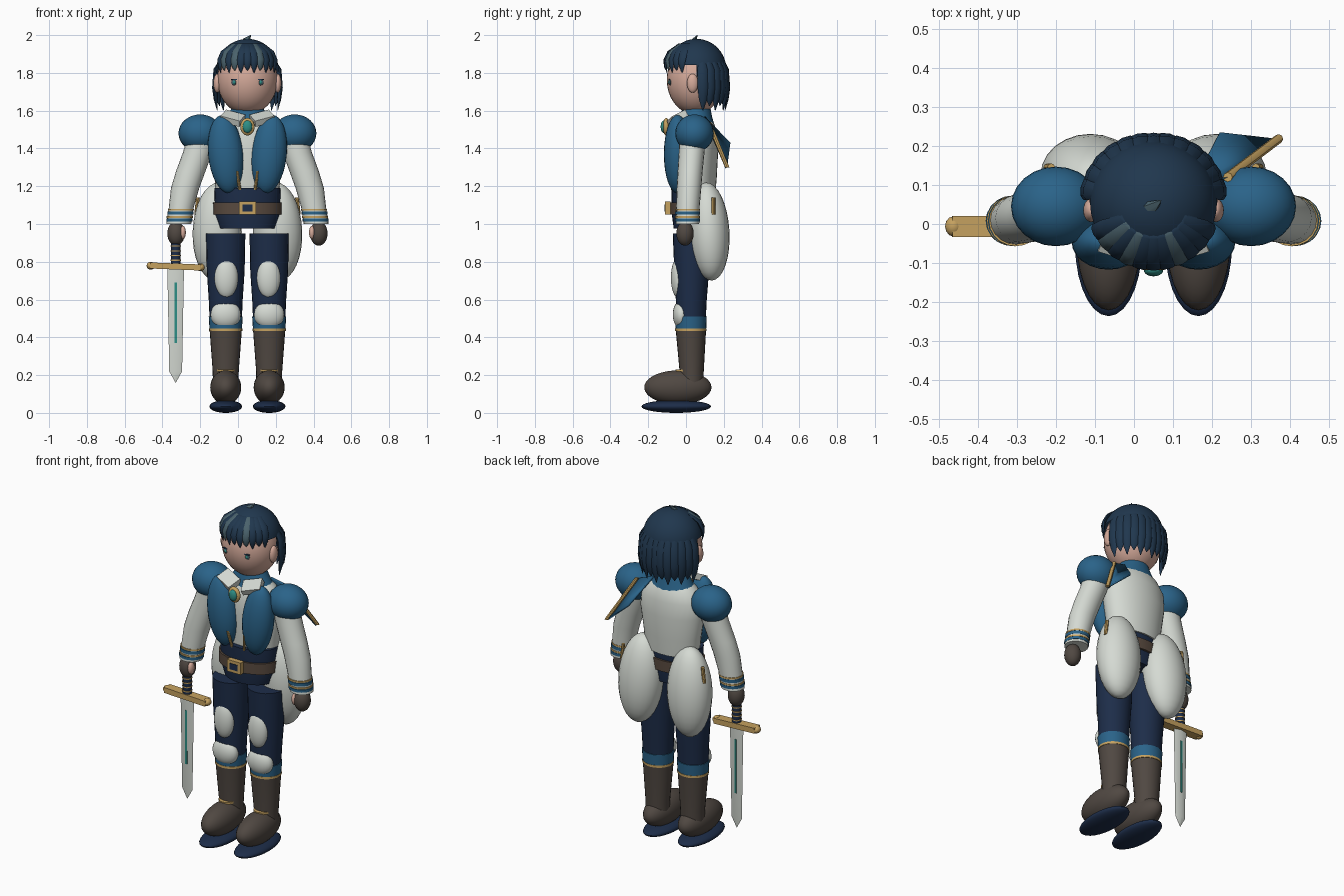
import bpy, bmesh, math
from mathutils import Matrix, Vector, Euler

cube = bpy.data.objects.get("Cube")
if cube:
    bpy.data.objects.remove(cube, do_unlink=True)

CX = 0.05  # body centre line


def material(name, hexa):
    srgb = [int(hexa[i:i + 2], 16) / 255 for i in (0, 2, 4)]
    col = [((c + 0.055) / 1.055) ** 2.4 for c in srgb] + [1]
    m = bpy.data.materials.new(name)
    m.use_nodes = True
    m.diffuse_color = col
    m.node_tree.nodes["Principled BSDF"].inputs["Base Color"].default_value = col
    return m


navy = material("navy cloth", "1d2d49")
hair = material("dark blue hair", "20374e")
blue = material("blue cloth", "2a6389")
white = material("white cloth", "d5dad3")
brown = material("brown leather", "504842")
gold = material("gold", "c6a260")
skin = material("skin", "d6ab9b")
teal = material("teal gem", "2f8f86")
slate = material("slate highlight", "4a626c")
belt_brown = material("belt leather", "594a3f")


def finish(bm, name, mat):
    bmesh.ops.recalc_face_normals(bm, faces=bm.faces)
    me = bpy.data.meshes.new(name)
    bm.to_mesh(me)
    bm.free()
    me.polygons.foreach_set("use_smooth", [True] * len(me.polygons))
    me.set_sharp_from_angle(angle=math.radians(40))
    me.materials.append(mat)
    ob = bpy.data.objects.new(name, me)
    bpy.context.collection.objects.link(ob)
    return ob


def place(loc, size, rot):
    return Matrix.LocRotScale(Vector(loc), Euler(rot), Vector(size))


def ball(name, loc, size, mat, rot=(0, 0, 0), seg=24, keep=None):
    bm = bmesh.new()
    bmesh.ops.create_uvsphere(bm, u_segments=seg, v_segments=seg * 2 // 3,
                              radius=1, matrix=place(loc, size, rot))
    if keep:
        drop = [f for f in bm.faces if not keep(f.calc_center_median())]
        bmesh.ops.delete(bm, geom=drop, context='FACES')
    return finish(bm, name, mat)


def box(name, loc, size, mat, rot=(0, 0, 0)):
    bm = bmesh.new()
    bmesh.ops.create_cube(bm, size=1, matrix=place(loc, size, rot))
    return finish(bm, name, mat)


def loft(name, rings, mat, n=20, yaw=0.0):
    """Skin elliptical sections, each given as x, y, z, rx, ry."""
    bm = bmesh.new()
    loops = []
    for x, y, z, rx, ry in rings:
        loop = []
        for i in range(n):
            a = math.tau * i / n
            u, v = rx * math.cos(a), ry * math.sin(a)
            loop.append(bm.verts.new((x + u * math.cos(yaw) - v * math.sin(yaw),
                                      y + u * math.sin(yaw) + v * math.cos(yaw), z)))
        loops.append(loop)
    for a, b in zip(loops, loops[1:]):
        for i in range(n):
            bm.faces.new((a[i], a[(i + 1) % n], b[(i + 1) % n], b[i]))
    bm.faces.new(loops[0])
    bm.faces.new(loops[-1])
    return finish(bm, name, mat)


def rod(name, a, b, r, mat):
    loft(name, [(*a, r, r), (*b, r, r)], mat, 8)


# Head, ears and eyes
HY = 0.055
ball("head", (CX, 0.048, 1.765), (0.16, 0.15, 0.185), skin, seg=32)
loft("neck", [(CX, 0.05, 1.5, 0.06, 0.06), (CX, 0.05, 1.64, 0.06, 0.06)], skin)
for s, side in ((-1, "right"), (1, "left")):
    ball(side + "_ear", (CX + s * 0.16, 0.035, 1.745), (0.02, 0.03, 0.05), skin)
    ball(side + "_eye", (CX + s * 0.07, -0.084, 1.75), (0.016, 0.008, 0.016), slate, seg=12)
    ball(side + "_pupil", (CX + s * 0.07, -0.089, 1.75), (0.008, 0.006, 0.01), teal, seg=8)
    box(side + "_lash", (CX + s * 0.07, -0.088, 1.765), (0.034, 0.008, 0.006), hair)

# Hair cap, open over the face
ball("hair_cap", (CX, HY, 1.82), (0.164, 0.158, 0.16), hair, seg=36,
     keep=lambda c: c.z > 1.85 or (c.y > 0.06 and c.z > 1.66))


def strand(name, ang, steps, mat, flat=0.45):
    c, s = math.cos(ang), math.sin(ang)
    loft(name, [(CX + r * c, HY + r * s, z, w * flat, w) for r, z, w in steps], mat, 8, ang)


for i in range(13):
    a = math.radians(12 + 156 * i / 12)
    bulge = 0.012 * abs(math.cos(a))
    tip = 1.60 + 0.025 * (i % 2)
    strand(f"hair_lock_{i}", a, [(0.125, 1.90, 0.012), (0.158 + bulge, 1.82, 0.03),
           (0.165 + bulge, 1.72, 0.031), (0.16 + bulge, 1.66, 0.023),
           (0.152 + bulge, tip, 0.002)], hair)
for i in range(11):
    a = math.radians(-152 + 124 * i / 10)
    strand(f"fringe_{i}", a, [(0.09, 1.955, 0.012), (0.142, 1.915, 0.024), (0.164, 1.87, 0.024),
           (0.165, 1.83, 0.014), (0.16, 1.80 + 0.012 * (i % 2), 0.002)],
           slate if i in (1, 3, 7) else hair)
loft("hair_tuft", [(0.04, 0.05, 1.96, 0.01, 0.012), (0.045, 0.045, 1.98, 0.02, 0.014),
                   (0.068, 0.06, 2.0, 0.002, 0.002)], slate, 6)

# Torso, waist and belt
loft("torso", [(CX, 0.055, z, rx, ry) for z, rx, ry in
     ((1.15, 0.165, 0.10), (1.25, 0.175, 0.108), (1.38, 0.195, 0.115),
      (1.47, 0.19, 0.11), (1.53, 0.15, 0.095), (1.57, 0.09, 0.07))], white, 32)
loft("waist", [(CX, 0.035, z, rx, ry) for z, rx, ry in
     ((0.975, 0.145, 0.10), (1.05, 0.172, 0.11), (1.19, 0.175, 0.112))], navy, 32)
loft("belt", [(CX, 0.035, z, 0.182, 0.122) for z in (1.05, 1.115)], belt_brown, 32)
box("buckle", (CX, -0.096, 1.085), (0.09, 0.03, 0.07), gold)
box("buckle_centre", (CX, -0.109, 1.085), (0.052, 0.01, 0.036), navy)

# Collar and brooch
loft("collar", [(CX, 0.055, z, rx, ry) for z, rx, ry in
     ((1.51, 0.15, 0.10), (1.56, 0.115, 0.085), (1.61, 0.085, 0.075))], blue)
ball("brooch_frame", (CX, -0.105, 1.515), (0.038, 0.018, 0.046), gold)
ball("brooch_gem", (CX, -0.118, 1.515), (0.025, 0.016, 0.033), teal)

for s, side in ((-1, "right"), (1, "left")):
    def at(x, y, z):
        return (CX + s * x, y, z)

    box(side + "_collar_flap", at(0.078, -0.045, 1.56), (0.11, 0.08, 0.035), white,
        (0.45, -s * 0.25, s * 0.3))
    # Jacket fronts with gold piping
    ball(side + "_jacket_front", at(0.115, -0.045, 1.37), (0.093, 0.072, 0.208), blue,
         (0, s * 0.1, 0))
    rod(side + "_jacket_piping", at(0.04, -0.07, 1.18), at(0.055, -0.09, 1.28), 0.008, gold)

    # Arms, cuffs and hands
    ball(side + "_shoulder", at(0.25, 0.045, 1.48), (0.115, 0.102, 0.1), blue,
         keep=lambda c: c.z > 1.40)
    loft(side + "_sleeve", [(*at(x, y, z), rx, ry) for x, y, z, rx, ry in
         ((0.24, 0.035, 1.47, 0.075, 0.07), (0.263, 0.03, 1.38, 0.078, 0.068),
          (0.30, 0.022, 1.28, 0.078, 0.066), (0.33, 0.016, 1.19, 0.075, 0.065),
          (0.35, 0.01, 1.09, 0.066, 0.062), (0.364, 0.008, 1.0, 0.066, 0.062))], white)
    for j, (z, h, m) in enumerate(((1.075, 0.009, gold), (1.058, 0.018, blue),
                                   (1.037, 0.009, gold), (1.022, 0.016, blue))):
        x = 0.364 - (z - 1) * 0.15
        loft(f"{side}_cuff_band_{j}", [(*at(x, 0.008, z - h / 2), 0.069, 0.065),
                                       (*at(x, 0.008, z + h / 2), 0.069, 0.065)], m)
    ball(side + "_glove", at(0.378, -0.005, 0.95), (0.046, 0.046, 0.065), brown)
    ball(side + "_thumb", at(0.342, -0.025, 0.955), (0.016, 0.022, 0.035), skin)

    # Rear coat panels
    ball(side + "_coat_panel", at(0.16, 0.122, 0.96), (0.13, 0.108, 0.26), white,
         (0.06, -s * 0.04, 0))
    rod(side + "_panel_clasp", at(0.272, 0.145, 1.05), at(0.262, 0.145, 1.14), 0.01, gold)

    # Legs and pads
    loft(side + "_trouser", [(*at(0.115, y, z), rx, ry) for y, z, rx, ry in
         ((0.03, 0.95, 0.104, 0.10), (0.03, 0.75, 0.1, 0.092),
          (0.028, 0.6, 0.09, 0.082), (0.025, 0.44, 0.083, 0.077))], navy, 24)
    ball(side + "_thigh_pad", at(0.112, -0.04, 0.715), (0.062, 0.04, 0.108), white)
    ball(side + "_knee_pad", at(0.115, -0.025, 0.52), (0.08, 0.045, 0.075), white)
    loft(side + "_knee_band", [(*at(0.115, 0.026, 0.445), 0.086, 0.081),
                               (*at(0.115, 0.026, 0.51), 0.09, 0.084)], blue, 24)
    loft(side + "_boot_trim", [(*at(0.115, 0.026, z), 0.088, 0.083) for z in (0.434, 0.447)],
         gold, 24)
    # Boots
    loft(side + "_boot_shaft", [(*at(0.115, y, z), rx, ry) for y, z, rx, ry in
         ((0.03, 0.14, 0.068, 0.062), (0.03, 0.22, 0.069, 0.064),
          (0.026, 0.435, 0.085, 0.08))], brown, 24)
    loft(side + "_ankle_trim", [(*at(0.115, 0.01, z), 0.052, 0.066) for z in (0.218, 0.23)], gold)
    ball(side + "_boot_foot", at(0.115, -0.043, 0.135), (0.082, 0.178, 0.09), brown, seg=28)
    ball(side + "_boot_sole", at(0.115, -0.052, 0.034), (0.086, 0.184, 0.034), navy, seg=28)

# Short shoulder cape behind the left arm
bm = bmesh.new()
corners = [(0.15, 0.10, 1.57), (0.22, 0.235, 1.43), (0.37, 0.218, 1.30), (0.24, 0.12, 1.54)]
bm.faces.new([bm.verts.new(c) for c in corners])
cape = finish(bm, "shoulder_cape", blue)
cape.modifiers.new("thickness", 'SOLIDIFY').thickness = 0.012
rod("cape_piping", corners[2], corners[3], 0.012, gold)

# Sword in the right hand
SX, SY = -0.33, -0.006
loft("sword_grip", [(SX, SY, z, 0.025, 0.025) for z in (0.77, 0.93)], navy, 12)
for j in range(4):
    loft(f"grip_ring_{j}", [(SX, SY, 0.805 + j * 0.025 + d, 0.028, 0.028)
                            for d in (0, 0.006)], gold, 12)
box("sword_guard", (SX, SY, 0.775), (0.27, 0.054, 0.032), gold, (0, 0.04, 0))
for s, side in ((-1, "outer"), (1, "inner")):
    ball(side + "_guard_knob", (SX + s * 0.132, SY, 0.775 - s * 0.004),
         (0.022, 0.026, 0.021), gold, seg=12)
loft("sword_blade", [(SX, SY, 0.765, 0.044, 0.012), (SX, SY, 0.22, 0.034, 0.01),
                     (SX, SY, 0.16, 0.001, 0.001)], white, 4)
box("blade_fuller", (SX, SY, 0.53), (0.012, 0.026, 0.32), teal)
